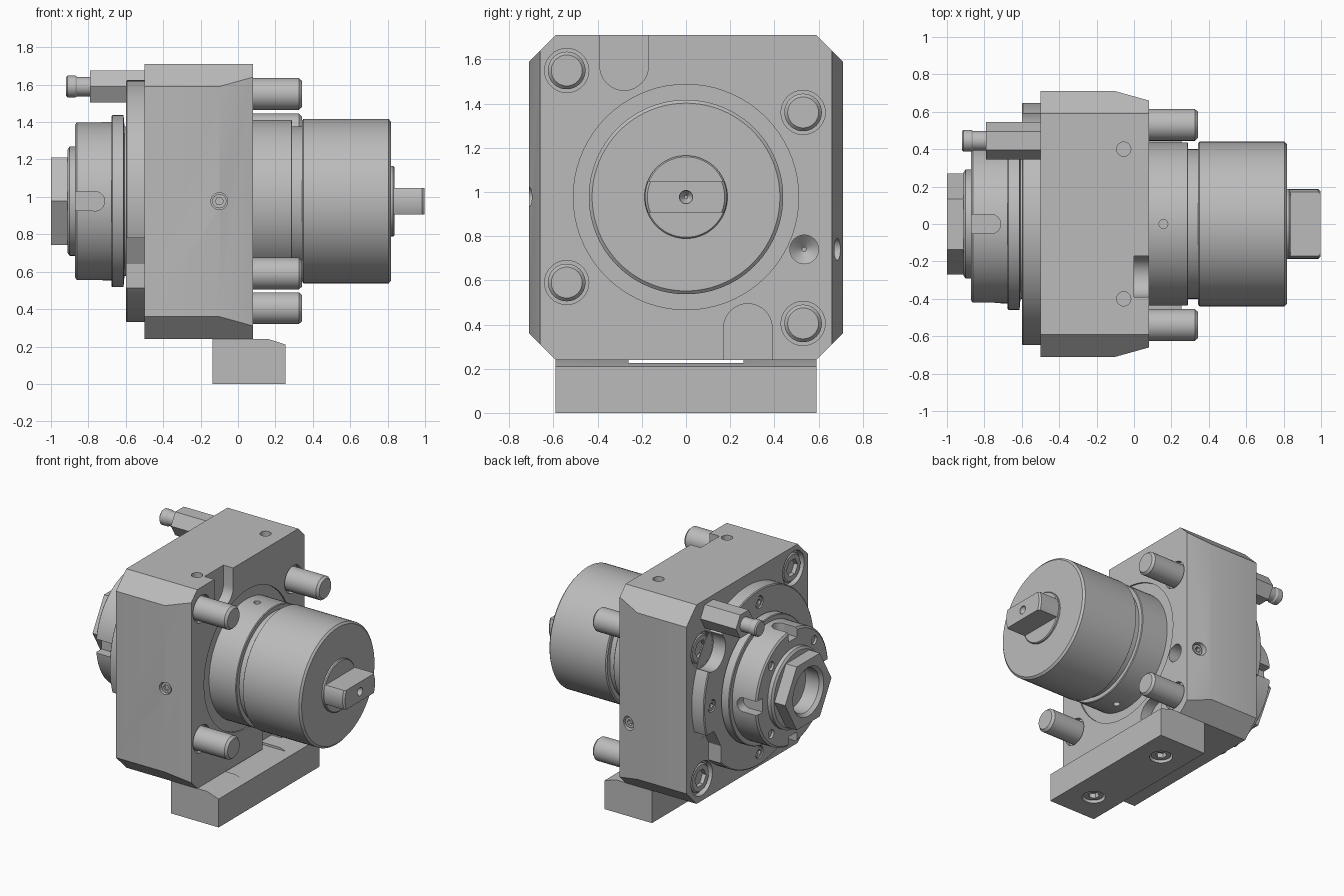
import bpy, bmesh, math
from mathutils import Matrix, Vector

cube = bpy.data.objects.get("Cube")
if cube:
    bpy.data.objects.remove(cube, do_unlink=True)

AXIS = 0.977  # height of the spindle axis

steel = bpy.data.materials.new("steel_grey")
steel.use_nodes = True
GREY = (0.5, 0.5, 0.5, 1)
steel.diffuse_color = GREY
bsdf = next(n for n in steel.node_tree.nodes if n.type == 'BSDF_PRINCIPLED')
bsdf.inputs["Base Color"].default_value = GREY
bsdf.inputs["Roughness"].default_value = 0.6


def loft(name, rings):
    """Skin equal-length rings of points and cap both ends."""
    bm = bmesh.new()
    rows = [[bm.verts.new(p) for p in ring] for ring in rings]
    n = len(rows[0])
    for a, b in zip(rows, rows[1:]):
        for i in range(n):
            j = (i + 1) % n
            bm.faces.new((a[i], a[j], b[j], b[i]))
    bm.faces.new(rows[0])
    bm.faces.new(rows[-1])
    bmesh.ops.recalc_face_normals(bm, faces=bm.faces)
    mesh = bpy.data.meshes.new(name)
    bm.to_mesh(mesh)
    bm.free()
    mesh.materials.append(steel)
    ob = bpy.data.objects.new(name, mesh)
    bpy.context.collection.objects.link(ob)
    return ob


def lathe(name, profile, y=0, z=AXIS, n=72, turn=0):
    """Revolve (x, radius) pairs about a line parallel to x."""
    angles = [turn + math.tau * i / n for i in range(n)]
    return loft(name, [[(x, y + r * math.cos(a), z + r * math.sin(a)) for a in angles]
                       for x, r in profile])


def prism(name, outline, x0, x1):
    """Extrude a (y, z) outline along x."""
    return loft(name, [[(x, y, z) for y, z in outline] for x in (x0, x1)])


def pin(name, start, direction, length, r, n=32):
    """Straight cylinder from a point along any direction."""
    ob = lathe(name, [(0, r), (length, r)], 0, 0, n)
    rot = Vector((1, 0, 0)).rotation_difference(Vector(direction)).to_matrix().to_4x4()
    ob.data.transform(Matrix.Translation(start) @ rot)
    return ob


def cut(target, *cutters):
    """Subtract cutters from the target and remove them."""
    for c in cutters:
        c.hide_render = True
        mod = target.modifiers.new("cut", 'BOOLEAN')
        mod.operation = 'DIFFERENCE'
        mod.solver = 'EXACT'
        mod.object = c
        bpy.ops.object.select_all(action='DESELECT')
        bpy.context.view_layer.objects.active = target
        target.select_set(True)
        bpy.ops.object.modifier_apply(modifier=mod.name)
        bpy.data.objects.remove(c, do_unlink=True)


BOLTS = [(-0.54, 1.55), (0.53, 1.36), (-0.54, 0.59), (0.53, 0.405)]


# Housing block: chamfered corners, sides tapering towards the shank
def octagon(x, w):
    c = 0.59
    drop = 0.12 - (0.71 - w)
    lo, hi = 0.24, 1.71
    return [(x, s * yy, zz) for s, pts in
            ((1, [(c, lo), (w, lo + drop), (w, hi - drop), (c, hi)]),
             (-1, [(c, hi), (w, hi - drop), (w, lo + drop), (c, lo)]))
            for yy, zz in pts]


block = loft("housing_block", [octagon(-0.5, 0.71), octagon(-0.1, 0.71), octagon(0.08, 0.66)])

# Round-ended notches, top and bottom of the shank face
for s in (1, -1):
    arc = [(-0.28 + 0.11 * math.cos(a), 0.593 + 0.11 * math.sin(a))
           for a in (math.pi + math.pi * i / 16 for i in range(17))]
    outline = [(s * y, AXIS + s * z) for y, z in arc + [(-0.17, 0.9), (-0.39, 0.9)]]
    cut(block, prism("notch_cutter", outline, 0.0, 0.2))

# Shallow recess around the shank, and bolt pockets
cut(block, lathe("recess_cutter", [(0.068, 0.51), (0.2, 0.51)]))
for y, z in BOLTS:
    cut(block, lathe("pocket_cutter", [(0.05, 0.1), (0.2, 0.1)], y, z, 32),
        lathe("counterbore_cutter", [(-0.6, 0.125), (-0.46, 0.125)], y, z, 32))

# Coolant hole and small screw holes
cut(block,
    lathe("hole_cutter", [(-0.15, 0.01), (-0.1, 0.065), (0.2, 0.065)], 0.535, 0.74, 32),
    lathe("hole_cutter", [(-0.6, 0.042), (-0.42, 0.042)], 0.535, 0.74, 24),
    pin("hole_cutter", (-0.1, -0.8, AXIS), (0, 1, 0), 0.12, 0.045),
    pin("hole_cutter", (-0.01, 0.8, 0.74), (0, -1, 0), 0.17, 0.05),
    *[pin("hole_cutter", (-0.055, y, 1.8), (0, 0, -1), 0.13, 0.038) for y in (-0.4, 0.4)])
for nm, start, way in (("front_set_screw", (-0.1, -0.695, AXIS), (0, 1, 0)),
                       ("back_set_screw", (-0.01, 0.67, 0.74), (0, -1, 0))):
    screw = pin(nm, start, way, 0.06, 0.038)
    back = Vector(start) - Vector(way) * 0.02
    cut(screw, pin("socket_cutter", back, way, 0.05, 0.022, 6))

# Clamping bolts with socket heads
for i, (y, z) in enumerate(BOLTS):
    bolt = lathe(f"clamp_bolt_{i + 1}",
                 [(-0.49, 0.095), (-0.48, 0.105), (-0.4, 0.105), (-0.38, 0.085),
                  (0.325, 0.085), (0.342, 0.07)], y, z, 40)
    cut(bolt, lathe("socket_cutter", [(-0.6, 0.065), (-0.43, 0.065)], y, z, 6))

# Shank with groove
shank = lathe("shank", [(0.0, 0.435), (0.285, 0.435), (0.29, 0.43), (0.29, 0.4), (0.343, 0.4),
                        (0.343, 0.43), (0.35, 0.44), (0.805, 0.44), (0.818, 0.425)], n=96)
for s in (1, -1):
    cut(shank, pin("hole_cutter", (0.157, 0, AXIS + s * 0.5), (0, 0, -s), 0.1, 0.024, 20))

# Drive end: round boss with a flat tang
lathe("drive_boss", [(0.8, 0.188), (0.83, 0.188), (0.836, 0.182)])
tang = lathe("drive_tang", [(0.82, 0.186), (0.985, 0.186), (0.998, 0.175)])
for s in (1, -1):
    lo, hi = sorted((AXIS + s * 0.071, AXIS + s * 0.4))
    cut(tang, prism("flat_cutter", [(-0.4, lo), (0.4, lo), (0.4, hi), (-0.4, hi)], 0.7, 1.1))
cut(tang, lathe("centre_cutter", [(0.95, 0.008), (0.985, 0.03), (1.1, 0.03)], n=24))

# Flange, relieved around the bolts
flange = lathe("flange", [(-0.6, 0.64), (-0.594, 0.647), (-0.495, 0.647)], n=96)
for s in (1, -1):
    side = [(0.45, 0.2), (0.45, 0.64), (0.53, 0.78), (0.8, 0.78), (0.8, 0.2)]
    cut(flange, prism("relief_cutter", [(s * y, z) for y, z in side], -0.7, -0.499))
cut(flange, lathe("relief_cutter", [(-0.7, 0.135), (-0.499, 0.135)], *BOLTS[1], 40))

# Flange screws
for i in range(4):
    a = math.pi / 2 * i
    y, z = 0.555 * math.cos(a), AXIS + 0.555 * math.sin(a)
    cut(flange, lathe("hole_cutter", [(-0.7, 0.045), (-0.58, 0.045)], y, z, 24))
    screw = lathe(f"flange_screw_{i + 1}", [(-0.595, 0.038), (-0.57, 0.038)], y, z, 24)
    cut(screw, lathe("socket_cutter", [(-0.7, 0.022), (-0.58, 0.022)], y, z, 6))

# Bearing nut with spanner slots and face screws
nut = lathe("bearing_nut", [(-0.872, 0.41), (-0.862, 0.424), (-0.675, 0.424), (-0.675, 0.455),
                            (-0.67, 0.46), (-0.612, 0.46), (-0.607, 0.4), (-0.59, 0.4)], n=96)
for i in range(4):
    a = math.pi / 2 * i
    way = Vector((0, -math.cos(a), -math.sin(a)))
    start = Vector((-0.765, 0, AXIS)) - way * 0.5
    slot = pin("slot_cutter", start, way, 0.15, 0.052)
    mouth = prism("slot_cutter", [(0.35, -0.051), (0.5, -0.051), (0.5, 0.051), (0.35, 0.051)],
                  -0.95, -0.765)
    mouth.data.transform(Matrix.Translation((0, 0, AXIS)) @ Matrix.Rotation(a, 4, 'X'))
    cut(nut, slot, mouth)
    b = a + math.pi / 4
    cut(nut, lathe("hole_cutter", [(-0.95, 0.032), (-0.855, 0.032)],
                   0.355 * math.cos(b), AXIS + 0.355 * math.sin(b), 20))

# Collar and hexagonal collet end with bore
collar = lathe("collar", [(-0.912, 0.275), (-0.9, 0.292), (-0.86, 0.292)])
hexagon = lathe("hex_collet_end", [(-1.0, 0.27), (-0.9, 0.27)], n=6)
cut(collar, lathe("bore_cutter", [(-0.865, 0.16), (-1.1, 0.16)], n=48))
cut(nut, lathe("bore_cutter", [(-0.7, 0.16), (-1.1, 0.16)], n=48))
cut(hexagon, lathe("bore_cutter", [(-0.8, 0.16), (-0.975, 0.16), (-1.0, 0.18), (-1.1, 0.18)], n=48))

# Coolant nozzle
lathe("nozzle_hex", [(-0.79, 0.1), (-0.49, 0.1)], 0.445, 1.59, 6)
lathe("nozzle_tip", [(-0.92, 0.05), (-0.912, 0.058), (-0.87, 0.058), (-0.86, 0.052),
                     (-0.78, 0.052)], 0.445, 1.59, 32)

# Alignment key under the block, with a shallow gap on top
key = loft("alignment_key", [[(x, y, z) for x, z in
                              ((-0.135, 0), (0.255, 0), (0.255, 0.21), (0.16, 0.241), (-0.135, 0.241))]
                             for y in (-0.59, 0.59)])
gap = [(-0.26, 0.225), (0.26, 0.225), (0.26, 0.3), (-0.26, 0.3)]
cut(key, prism("gap_cutter", gap, -0.3, 0.4))
for i, y in enumerate((-0.36, 0.36)):
    cut(key, pin("hole_cutter", (0.06, y, -0.1), (0, 0, 1), 0.16, 0.08))
    screw = pin(f"key_screw_{i + 1}", (0.06, y, 0.015), (0, 0, 1), 0.06, 0.068)
    cut(screw, pin("socket_cutter", (0.06, y, -0.1), (0, 0, 1), 0.15, 0.04, 6))

# Smooth round surfaces, keep machined edges crisp
bpy.ops.object.select_all(action='DESELECT')
for ob in bpy.context.scene.objects:
    if ob.type == 'MESH':
        ob.select_set(True)
        bpy.context.view_layer.objects.active = ob
bpy.ops.object.shade_smooth_by_angle(angle=math.radians(25))
